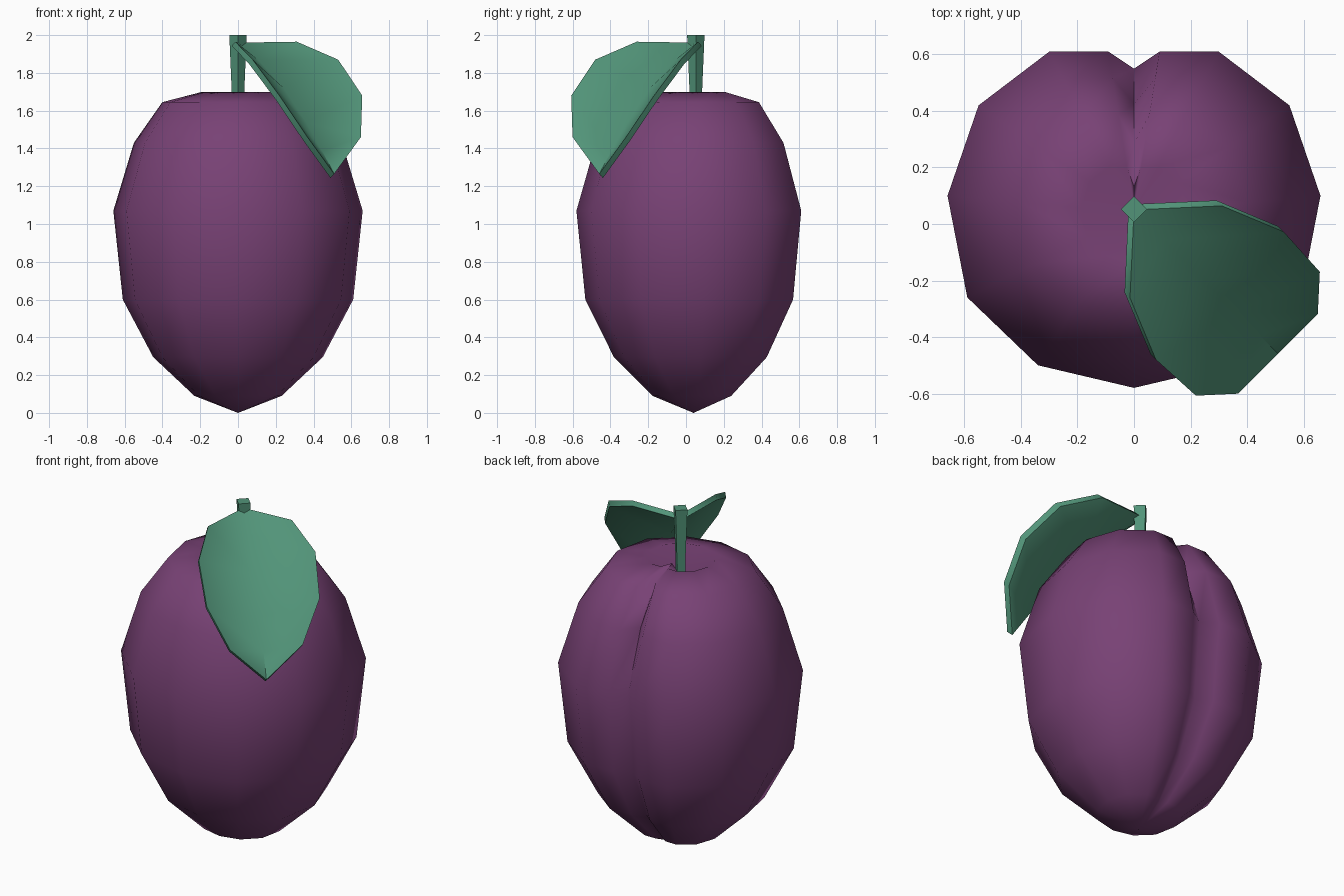
import bpy, bmesh, math
from mathutils import Vector

if "Cube" in bpy.data.objects:
    bpy.data.objects.remove(bpy.data.objects["Cube"])


def material(name, color):
    m = bpy.data.materials.new(name)
    m.diffuse_color = (*color, 1)
    m.use_nodes = True
    m.node_tree.nodes["Principled BSDF"].inputs["Base Color"].default_value = m.diffuse_color
    return m


purple = material("plum purple", (0.188, 0.054, 0.178))
green = material("leaf green", (0.084, 0.296, 0.19))


def make(name, verts, faces, mat, angle):
    mesh = bpy.data.meshes.new(name)
    mesh.from_pydata(verts, [], faces)
    bm = bmesh.new()
    bm.from_mesh(mesh)
    bmesh.ops.recalc_face_normals(bm, faces=bm.faces)
    bm.to_mesh(mesh)
    bm.free()
    mesh.materials.append(mat)
    ob = bpy.data.objects.new(name, mesh)
    bpy.context.collection.objects.link(ob)
    bpy.ops.object.select_all(action='DESELECT')
    ob.select_set(True)
    bpy.context.view_layer.objects.active = ob
    bpy.ops.object.shade_smooth_by_angle(angle=math.radians(angle))
    return ob


def loft(rings, bottom, top):
    """Skin equal-length rings and close each end with a fan."""
    n = len(rings[0])
    verts = [v for r in rings for v in r] + [bottom, top]
    b, t, last = len(verts) - 2, len(verts) - 1, (len(rings) - 1) * n
    faces = []
    for i in range(n):
        j = (i + 1) % n
        faces += [(k * n + i, k * n + j, k * n + n + j, k * n + n + i)
                  for k in range(len(rings) - 1)]
        faces += [(b, j, i), (t, last + i, last + j)]
    return verts, faces


# Fruit: heart-like cross-section, with a crease at the back
CY = 0.04
half = [(0.34, -0.54), (0.59, -0.30), (0.66, 0.06), (0.55, 0.38), (0.30, 0.57), (0.09, 0.57)]
section = [(0, -0.62)] + half + [(0, 0.57)] + [(-x, y) for x, y in reversed(half)]
# height, scale, crease depth
levels = [(0.09, 0.35, 0.03), (0.295, 0.68, 0.05), (0.60, 0.924, 0.06), (1.07, 1.0, 0.06),
          (1.43, 0.835, 0.09), (1.645, 0.607, 0.10), (1.70, 0.285, 0.07)]
rings = [[(x * s, CY + y * s - (d if i == 7 else 0), z) for i, (x, y) in enumerate(section)]
         for z, s, d in levels]
make("fruit", *loft(rings, (0, CY, 0), (0, 0.05, 1.59)), purple, 80)

# Stem: four-sided, flaring upwards
rings = [[(r * math.cos(a * math.pi / 2), 0.052 + r * math.sin(a * math.pi / 2), z) for a in range(4)]
         for z, r in [(1.56, 0.03), (1.72, 0.034), (2.0, 0.046)]]
make("stem", *loft(rings, (0, 0.052, 1.56), (0, 0.052, 2.0)), green, 30)

# Leaf: folded along a midrib that runs diagonally to the front right
LENGTH = 0.72


def leaf_point(u, w, z):
    k = math.sqrt(0.5)
    return Vector(((u + w) * k, 0.05 + (w - u) * k, z))


def rib(u):
    return leaf_point(u, 0, 1.96 - 0.965 * u + 0.09 * math.sin(math.pi * u / LENGTH))


# midrib distance, edge distance, edge half width, edge height
stations = [(0.15, 0.21, 0.23, 1.965), (0.34, 0.43, 0.32, 1.87),
            (0.51, 0.62, 0.31, 1.68), (0.63, 0.72, 0.20, 1.46)]
verts = [rib(0), rib(LENGTH)]
for m, u, w, z in stations:
    verts += [rib(m), leaf_point(u, w, z), leaf_point(u, -w, z)]
faces = []
for side in (1, 2):
    strip = [(2 + 3 * k, 2 + 3 * k + side) for k in range(4)]
    polys = [(0, strip[0][0], strip[0][1])]
    polys += [(a[0], b[0], b[1], a[1]) for a, b in zip(strip, strip[1:])]
    polys.append((strip[3][0], 1, strip[3][1]))
    faces += [p if side == 1 else p[::-1] for p in polys]
# thicken downwards by duplicating the sheet and bridging its border
n = len(verts)
normal = Vector((0.55, -0.55, 0.63)).normalized()
verts += [v - normal * 0.035 for v in verts]
border = [0, 3, 6, 9, 12, 1, 13, 10, 7, 4]
faces += [tuple(i + n for i in f[::-1]) for f in faces]
faces += [(a, b, b + n, a + n) for a, b in zip(border, border[1:] + border[:1])]
make("leaf", verts, faces, green, 60)
